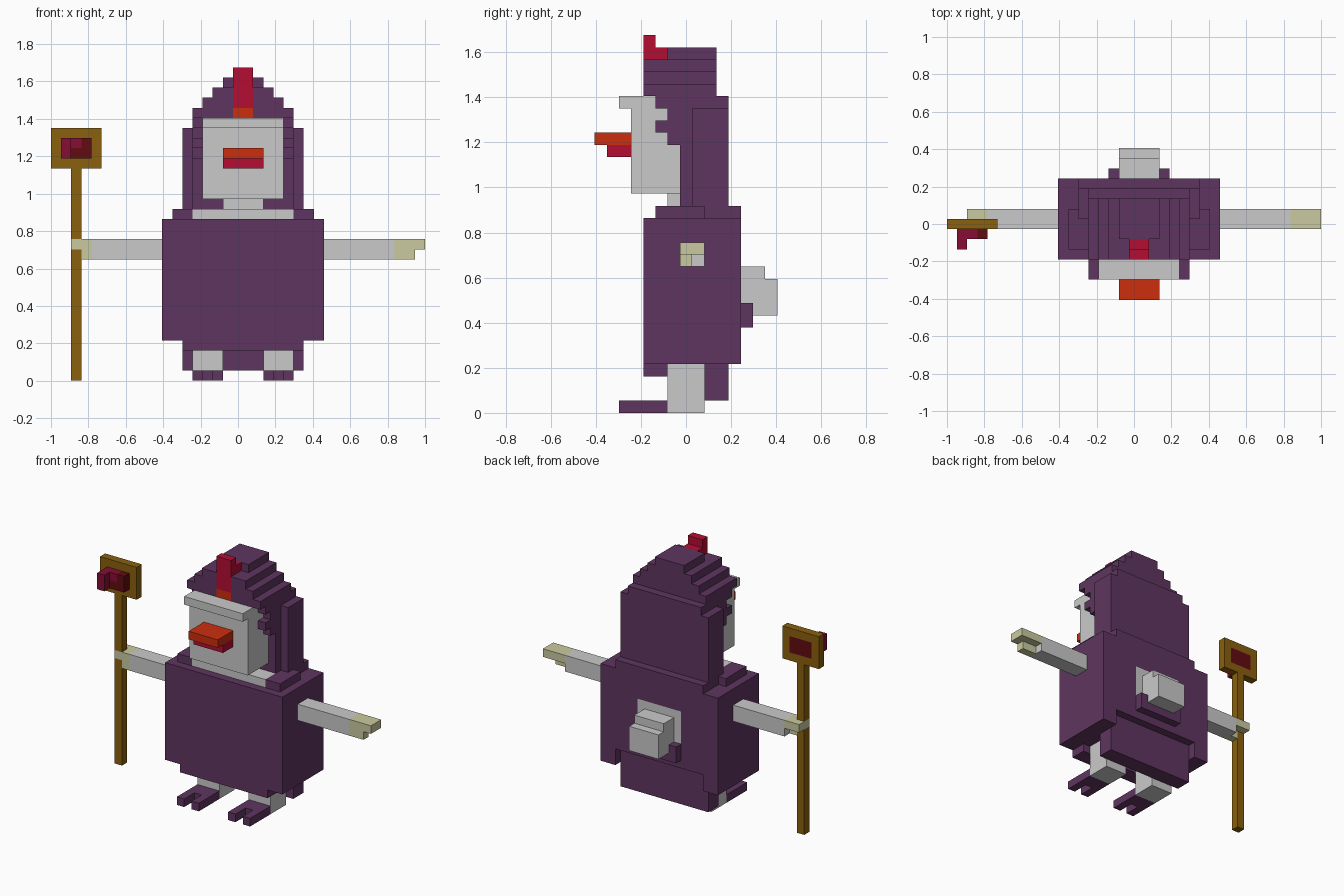
import bpy, bmesh, math
from mathutils import Vector

if "Cube" in bpy.data.objects:
    bpy.data.objects.remove(bpy.data.objects["Cube"])

U = 2 / 37  # edge of one block; the grid is 37 x 15 x 31 blocks


def srgb(r, g, b):
    return tuple(((c / 255 + 0.055) / 1.055) ** 2.4 for c in (r, g, b)) + (1,)


COLOURS = {
    "purple": srgb(95, 53, 96), "white": srgb(202, 202, 202),
    "cream": srgb(202, 202, 160), "red": srgb(180, 14, 52),
    "orange": srgb(204, 46, 14), "brown": srgb(138, 96, 14),
    "crimson": srgb(134, 14, 52), "dark_red": srgb(98, 12, 16),
}
mats = {}
for cname, rgba in COLOURS.items():
    mats[cname] = bpy.data.materials.new(cname)
    mats[cname].diffuse_color = rgba

cells = {}   # (i, j, k) -> (part, colour); later boxes replace earlier ones


def box(part, colour, x, y, z, mirror=False):
    """Fill grid blocks; mirror also fills the other side of the body (centre i = 19)."""
    spans = [x] + ([(38 - x[1], 38 - x[0])] if mirror else [])
    for a, b in spans:
        for i in range(a, b):
            for j in range(*y):
                for k in range(*z):
                    cells[i, j, k] = (part, colour)


# Body with a recessed lower back, front skirt and back skirt
box("body", "purple", (11, 27), (4, 11), (4, 16))
box("body", "purple", (11, 27), (11, 12), (6, 16))
box("body", "purple", (11, 13), (11, 12), (4, 6), True)
box("skirt", "purple", (13, 25), (4, 6), (3, 4))
box("skirt", "purple", (13, 25), (9, 11), (1, 4))

# Shoulders, collar and neck
box("shoulders", "purple", (12, 26), (5, 9), (16, 17))
box("shoulders", "purple", (13, 25), (9, 12), (16, 17))
box("collar", "white", (14, 24), (5, 8), (16, 17))
box("neck", "white", (17, 21), (6, 8), (17, 18))

# Hood: back shell, inner lining and stepped crown
box("hood", "purple", (13, 25), (8, 11), (17, 25))
box("hood", "purple", (14, 24), (7, 8), (17, 26))
box("hood", "purple", (14, 24), (6, 7), (22, 26))
box("hood", "purple", (14, 24), (5, 6), (25, 26))
box("hood", "purple", (14, 24), (8, 11), (25, 26))
for half, k in ((5, 26), (4, 27), (3, 28)):
    box("hood", "purple", (19 - half, 19 + half), (4, 10), (k, k + 1))
box("hood", "purple", (17, 21), (6, 10), (29, 30))

# Face with brow and small side eyes
box("face", "white", (15, 23), (3, 7), (18, 25))
box("face", "white", (15, 23), (2, 5), (25, 26))
box("eye", "purple", (14, 15), (5, 6), (23, 24), True)

# Beak and wattle
box("beak", "orange", (17, 21), (0, 3), (22, 23))
box("wattle", "red", (17, 21), (1, 3), (21, 22))

# Comb
box("comb", "red", (18, 20), (4, 5), (27, 31))
box("comb", "red", (18, 20), (5, 6), (27, 30))
box("comb_base", "orange", (18, 20), (4, 5), (26, 27))

# Legs and two-toed feet
box("leg", "white", (14, 17), (6, 9), (0, 4), True)
box("foot", "purple", (14, 17), (4, 6), (0, 1), True)
for i in (14, 16):
    box("foot", "purple", (i, i + 1), (2, 4), (0, 1), True)

# Tail with its pale patch and purple fluff
box("tail", "white", (16, 22), (11, 12), (8, 13))
box("tail", "white", (17, 21), (12, 15), (8, 11))
box("tail", "white", (17, 21), (12, 14), (11, 12))
box("tail_fluff", "purple", (16, 22), (12, 13), (7, 8))
box("tail_fluff", "purple", (16, 17), (12, 13), (8, 9), True)

# Arms and hands
box("arm", "white", (4, 11), (7, 9), (12, 14), True)
box("hand", "cream", (34, 37), (7, 9), (13, 14))
box("hand", "cream", (34, 36), (7, 8), (12, 13))

# Staff held in the other hand
box("staff", "brown", (2, 3), (7, 8), (0, 21))
box("staff_head", "brown", (0, 5), (7, 8), (21, 25))
box("hand", "cream", (2, 4), (7, 9), (13, 14))
box("hand", "cream", (3, 4), (7, 8), (12, 13))

# Gem set through the staff head
box("gem", "dark_red", (1, 4), (6, 8), (22, 24))
box("gem", "crimson", (1, 3), (6, 7), (23, 24))
box("gem", "crimson", (1, 2), (5, 7), (22, 24))

# Turn exposed block sides into one mesh per part, merging flat areas
for part in dict.fromkeys(p for p, _ in cells.values()):
    own = {c: col for c, (p, col) in cells.items() if p == part}
    slots = list(dict.fromkeys(own.values()))
    bm = bmesh.new()
    for c, col in own.items():
        for axis in range(3):
            for sign in (0, 1):
                n = list(c)
                n[axis] += 2 * sign - 1
                if tuple(n) in cells:
                    continue
                u, v = (axis + 1) % 3, (axis + 2) % 3
                quad = []
                for du, dv in ((0, 0), (1, 0), (1, 1), (0, 1)):
                    p = list(c)
                    p[axis] += sign
                    p[u] += du
                    p[v] += dv
                    quad.append(bm.verts.new(((p[0] - 18.5) * U, (p[1] - 7.5) * U, p[2] * U)))
                face = bm.faces.new(quad if sign else quad[::-1])
                face.material_index = slots.index(col)
    bmesh.ops.remove_doubles(bm, verts=bm.verts[:], dist=U * 0.01)
    bmesh.ops.dissolve_limit(bm, angle_limit=math.radians(1), verts=bm.verts[:],
                             edges=bm.edges[:], delimit={'MATERIAL'})
    mesh = bpy.data.meshes.new(part)
    bm.to_mesh(mesh)
    bm.free()
    for s in slots:
        mesh.materials.append(mats[s])
    bpy.context.collection.objects.link(bpy.data.objects.new(part, mesh))

for m in bpy.data.materials:
    if m.users and not m.is_grease_pencil:
        m.use_nodes = True
        m.node_tree.nodes["Principled BSDF"].inputs["Base Color"].default_value = m.diffuse_color
